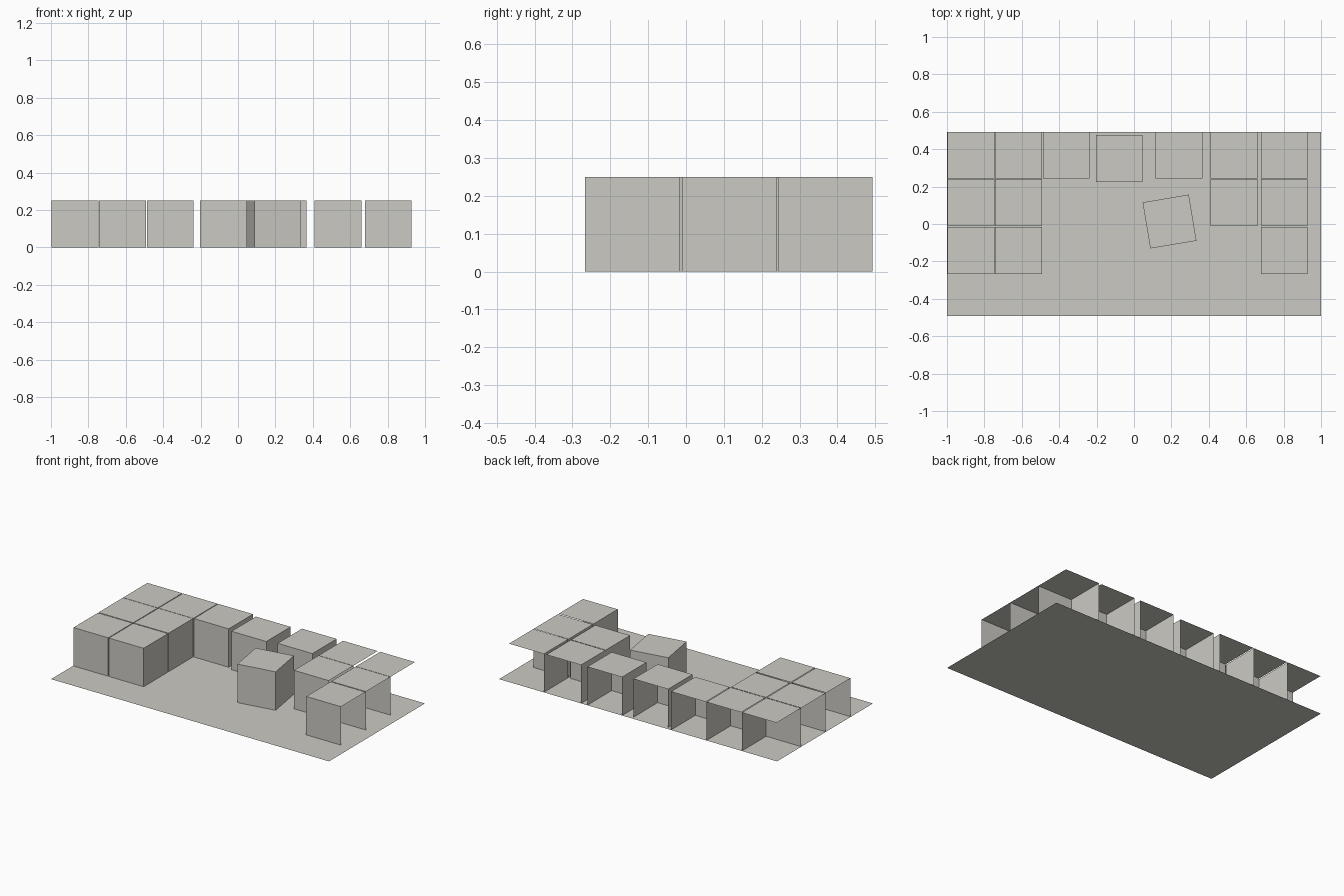
import bpy, bmesh, math
from mathutils import Matrix

if "Cube" in bpy.data.objects:
    bpy.data.objects.remove(bpy.data.objects["Cube"])

S = 0.25  # box edge length

grey = bpy.data.materials.new("warm_grey")
grey.diffuse_color = (0.60, 0.59, 0.55, 1)
grey.use_nodes = True
grey.node_tree.nodes["Principled BSDF"].inputs["Base Color"].default_value = grey.diffuse_color


def finish(name, bm):
    me = bpy.data.meshes.new(name)
    bm.to_mesh(me)
    bm.free()
    me.materials.append(grey)
    ob = bpy.data.objects.new(name, me)
    bpy.context.collection.objects.link(ob)
    return ob


def box(name, x, y, open_sides, angle=0):
    """Bottomless box centred at x, y; open_sides lists (axis, sign) faces left out."""
    bm = bmesh.new()
    bmesh.ops.create_cube(bm, size=S, matrix=Matrix.Translation((0, 0, S / 2)))
    bm.normal_update()
    missing = [f for f in bm.faces
               if any(f.normal[a] * s > 0.9 for a, s in [(2, -1)] + open_sides)]
    bmesh.ops.delete(bm, geom=missing, context='FACES')
    ob = finish(name, bm)
    ob.location = (x, y, 0)
    ob.rotation_euler.z = math.radians(angle)


BACK, LEFT, RIGHT = (1, 1), (0, -1), (0, 1)
rows = [0.368, 0.115, -0.142]

# floor sheet
bm = bmesh.new()
bmesh.ops.create_grid(bm, x_segments=1, y_segments=1, size=1,
                      matrix=Matrix.Diagonal((1, 0.493, 1, 1)))
finish("floor", bm)

# left and right blocks: columns of boxes, open at the back and outer side
columns = [(-0.872, 3, LEFT), (-0.617, 3, LEFT), (-0.362, 1, LEFT),
           (0.535, 2, RIGHT), (0.803, 3, RIGHT)]
for c, (x, count, outer) in enumerate(columns):
    for r in range(count):
        box(f"block_column_{c + 1}_row_{r + 1}", x, rows[r], [BACK, outer])

# single boxes along the back, open behind
box("back_box_left", -0.079, 0.350, [BACK])
box("back_box_right", 0.240, rows[0], [BACK])

# loose turned box
box("turned_box", 0.190, 0.013, [], 9.5)
